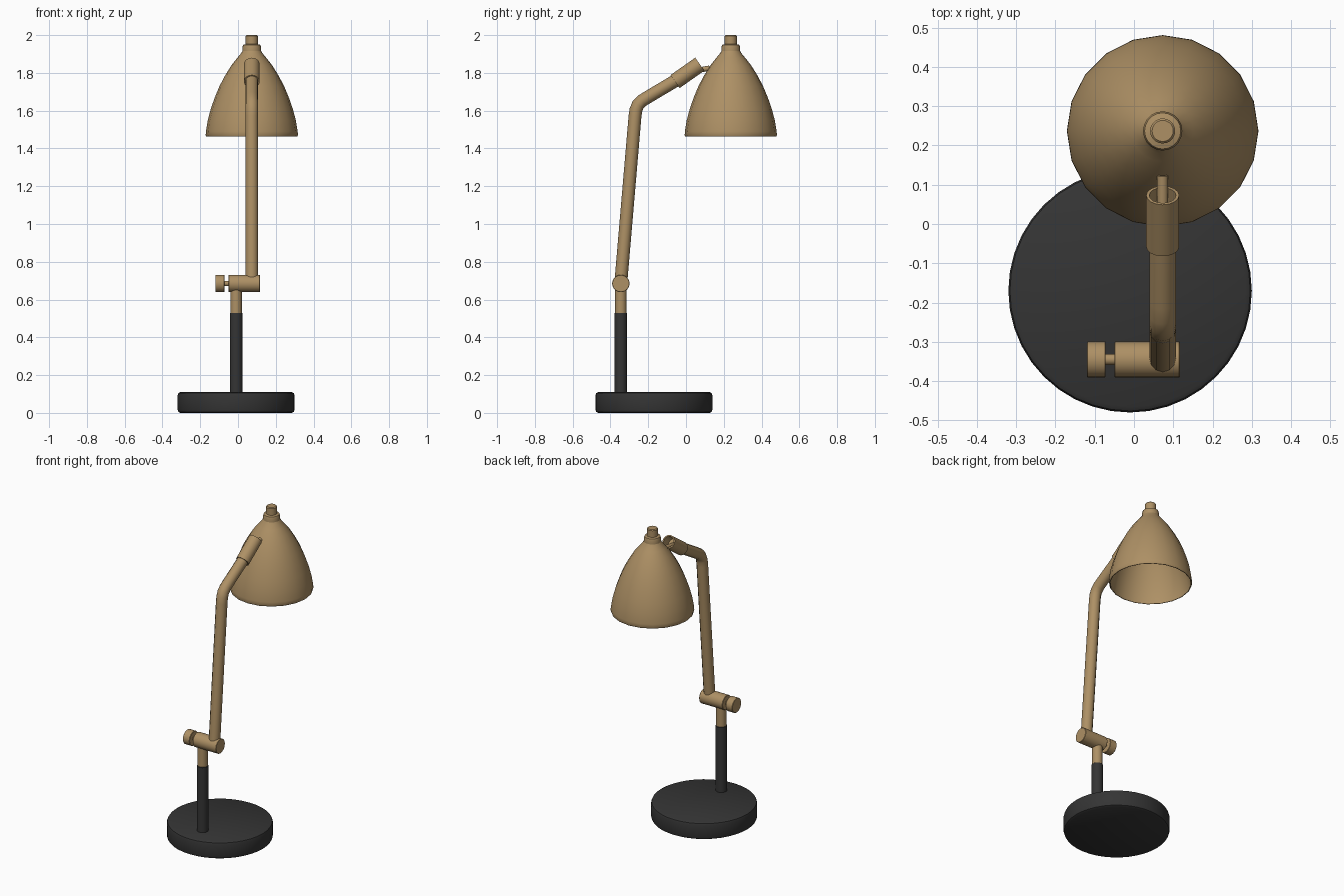
import bpy, math
from mathutils import Vector

if "Cube" in bpy.data.objects:
    bpy.data.objects.remove(bpy.data.objects["Cube"])


def material(name, rgb):
    m = bpy.data.materials.new(name)
    m.diffuse_color = (*rgb, 1)
    m.use_nodes = True
    m.node_tree.nodes["Principled BSDF"].inputs["Base Color"].default_value = m.diffuse_color
    return m


BRASS = material("brass", (0.42, 0.28, 0.13))
DARK = material("dark_metal", (0.035, 0.035, 0.035))
AX, PY = 0.073, -0.345          # arm plane x, post y


def lathe(name, profile, mat, origin, axis=(0, 0, 1), sides=24, closed=False):
    """Revolve (radius, height) points about an axis; radius 0 makes a pole."""
    verts, rings, faces = [], [], []
    for r, h in profile:
        n = 1 if r == 0 else sides
        rings.append([len(verts) + i for i in range(n)])
        verts += [(r * math.cos(2 * math.pi * i / sides),
                   r * math.sin(2 * math.pi * i / sides), h) for i in range(n)]
    pairs = list(zip(rings, rings[1:]))
    if closed:
        pairs.append((rings[-1], rings[0]))
    for a, b in pairs:
        for i in range(sides):
            j = (i + 1) % sides
            f = [a[i % len(a)], a[j % len(a)], b[j % len(b)], b[i % len(b)]]
            faces.append(list(dict.fromkeys(f)))
    me = bpy.data.meshes.new(name)
    me.from_pydata(verts, [], faces)
    ob = bpy.data.objects.new(name, me)
    bpy.context.collection.objects.link(ob)
    me.materials.append(mat)
    ob.location = origin
    ob.rotation_euler = Vector(axis).to_track_quat('Z', 'Y').to_euler()
    smooth(ob)
    return ob


def smooth(ob):
    bpy.ops.object.select_all(action='DESELECT')
    ob.select_set(True)
    bpy.context.view_layer.objects.active = ob
    bpy.ops.object.shade_smooth_by_angle(angle=math.radians(35))


def rod(name, a, b, r, mat, sides=24, bevel=0.002):
    """Solid cylinder between two points with softened rims."""
    d = Vector(b) - Vector(a)
    n = d.length
    return lathe(name, [(0, 0), (r - bevel, 0), (r, bevel), (r, n - bevel),
                        (r - bevel, n), (0, n)], mat, a, d, sides)


# Base disc with rounded rims
lathe("base", [(0, 0), (0.295, 0), (0.306, 0.006), (0.31, 0.018), (0.31, 0.092),
               (0.306, 0.104), (0.295, 0.11), (0, 0.11)],
      DARK, (-0.01, -0.17, 0), sides=40)

# Post
rod("lower_post", (-0.01, PY, 0.10), (-0.01, PY, 0.53), 0.033, DARK)
rod("upper_post", (-0.01, PY, 0.52), (-0.01, PY, 0.66), 0.030, BRASS)

# Pivot with tightening knob
rod("pivot_barrel", (-0.05, PY, 0.685), (0.117, PY, 0.685), 0.046, BRASS)
rod("knob_screw", (-0.08, PY, 0.685), (-0.04, PY, 0.685), 0.014, BRASS)
rod("knob", (-0.12, PY, 0.685), (-0.072, PY, 0.685), 0.046, BRASS)

# Bent arm swept along a path
path = [(PY, 0.69), (-0.27, 1.57), (-0.265, 1.604), (-0.254, 1.631),
        (-0.234, 1.652), (-0.20, 1.673), (-0.04, 1.768)]
cu = bpy.data.curves.new("arm", 'CURVE')
cu.dimensions = '3D'
cu.bevel_depth = 0.034
cu.bevel_resolution = 4
cu.use_fill_caps = True
sp = cu.splines.new('POLY')
sp.points.add(len(path) - 1)
for p, (y, z) in zip(sp.points, path):
    p.co = (AX, y, z, 1)
arm = bpy.data.objects.new("arm", cu)
bpy.context.collection.objects.link(arm)
bpy.ops.object.select_all(action='DESELECT')
arm.select_set(True)
bpy.context.view_layer.objects.active = arm
bpy.ops.object.convert(target='MESH')
arm = bpy.context.object
arm.data.materials.clear()
arm.data.materials.append(BRASS)
smooth(arm)

# Hollow end sleeve and the pin that holds the shade
a, b = Vector((AX, -0.058, 1.754)), Vector((AX, 0.073, 1.846))
n = (b - a).length
lathe("sleeve", [(0, 0), (0.042, 0), (0.042, n), (0.034, n), (0.034, n - 0.06),
                 (0, n - 0.06)], BRASS, a, b - a, sides=16)
rod("shade_pin", (AX, 0.01, 1.805), (AX, 0.125, 1.825), 0.014, BRASS, 12)

# Shade: outer bell then inner wall, 20 sided
outer = [(0.240, 1.462), (0.244, 1.470), (0.243, 1.490), (0.233, 1.55),
         (0.217, 1.61), (0.196, 1.67), (0.171, 1.73), (0.142, 1.785),
         (0.108, 1.84), (0.078, 1.878), (0.058, 1.902), (0.050, 1.915)]
neck = [(0.050, 1.935), (0.046, 1.948), (0.032, 1.952), (0.032, 1.995),
        (0.027, 2.0), (0, 2.0)]
inner = [(0, 1.89)] + [(r - 0.007, z - 0.005) for r, z in outer[9:1:-1]] + [(0.236, 1.462)]
bell = lathe("shade", outer + [(0, 1.915)] + inner, BRASS, (AX, 0.237, 0),
             sides=20, closed=True)
lathe("shade_cap", [(0, 1.905), (0.050, 1.905)] + neck, BRASS, (AX, 0.237, 0), sides=20)
